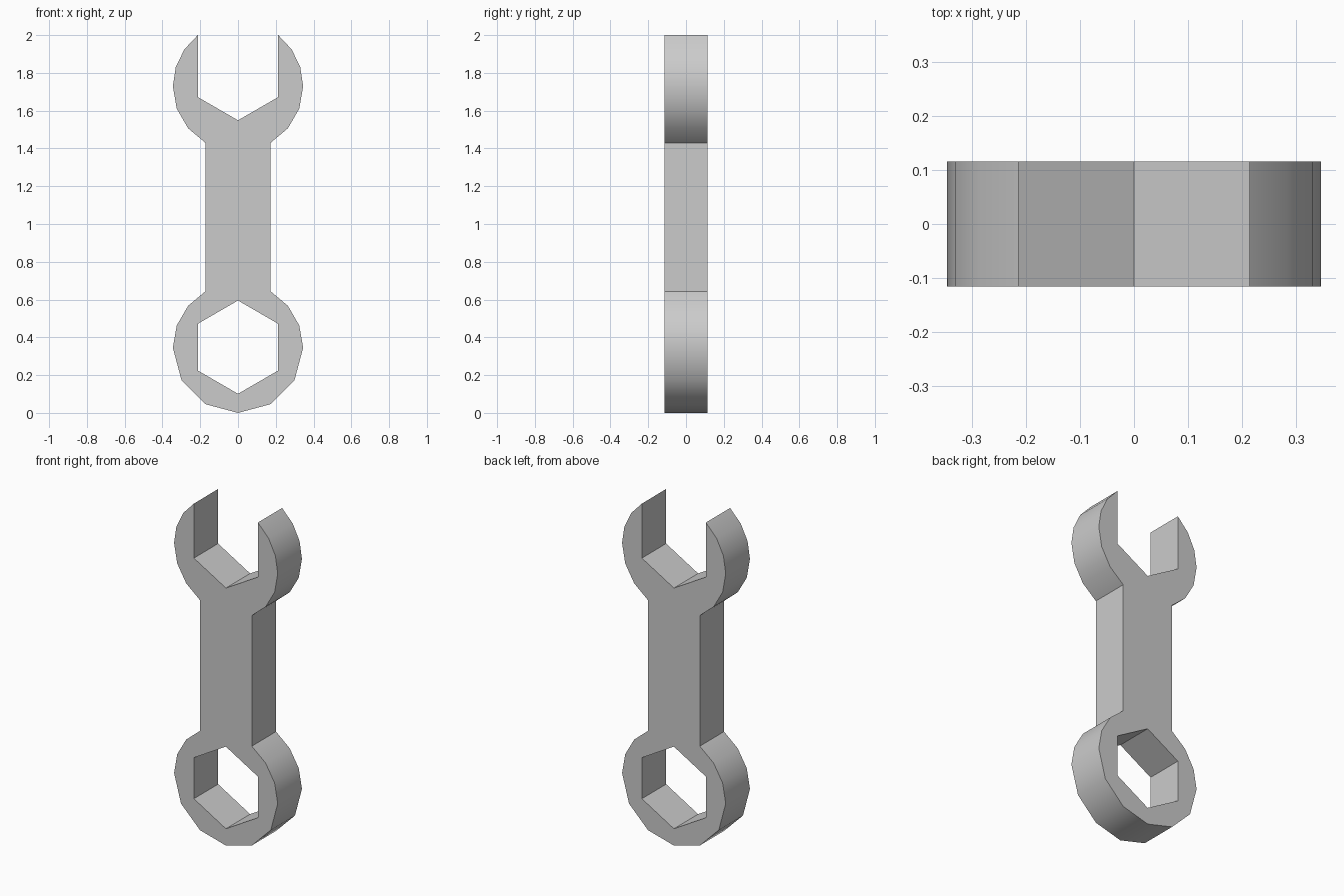
import bpy, bmesh
from math import sin, cos, acos, degrees, radians

if "Cube" in bpy.data.objects:
    bpy.data.objects.remove(bpy.data.objects["Cube"])

R = 0.345               # outer radius of both heads
HALF = 0.115            # half thickness
FLAT = 0.213            # half the distance across the flats
RING_Z = 0.345          # closed head centre
JAW_Z = 1.7286          # open head centre
HEX_R = 0.247           # hexagon corner radius


def arc(cz, angles):
    return [(R * cos(radians(a)), cz + R * sin(radians(a))) for a in angles]


# Right half of the outline: closed head, shaft, open jaw, then back down the middle
tip = degrees(acos(FLAT / R))
outline = [(0, 0)]
outline += arc(RING_Z, (-60, -30, 0, 20, 40, 60))
outline += arc(JAW_Z, (-60, -40, -20, 0, tip / 3, tip * 2 / 3, tip))
outline += [(FLAT, 1.672), (0, 1.549)]
hex_z = 0.348
outline += [(0, hex_z + HEX_R), (FLAT, hex_z + HEX_R / 2),
            (FLAT, hex_z - HEX_R / 2), (0, hex_z - HEX_R)]

# Extrude the half outline through the thickness
bm = bmesh.new()
face = bm.faces.new([bm.verts.new((x, -HALF, z)) for x, z in outline])
ext = bmesh.ops.extrude_face_region(bm, geom=[face], use_keep_orig=True)
new_verts = [g for g in ext["geom"] if isinstance(g, bmesh.types.BMVert)]
bmesh.ops.translate(bm, verts=new_verts, vec=(0, 2 * HALF, 0))

# Remove the walls on the centre plane, then mirror to the left side
inner = [f for f in bm.faces if all(abs(v.co.x) < 1e-5 for v in f.verts)]
bmesh.ops.delete(bm, geom=inner, context="FACES")
bmesh.ops.mirror(bm, geom=bm.verts[:] + bm.edges[:] + bm.faces[:],
                 axis="X", merge_dist=0.0001)
bmesh.ops.remove_doubles(bm, verts=bm.verts[:], dist=0.0001)
bmesh.ops.recalc_face_normals(bm, faces=bm.faces[:])

mesh = bpy.data.meshes.new("wrench")
bm.to_mesh(mesh)
bm.free()
wrench = bpy.data.objects.new("wrench", mesh)
bpy.context.collection.objects.link(wrench)

# Smooth round rims, sharp flats and shaft corners
bpy.context.view_layer.objects.active = wrench
wrench.select_set(True)
bpy.ops.object.shade_smooth_by_angle(angle=radians(35))
